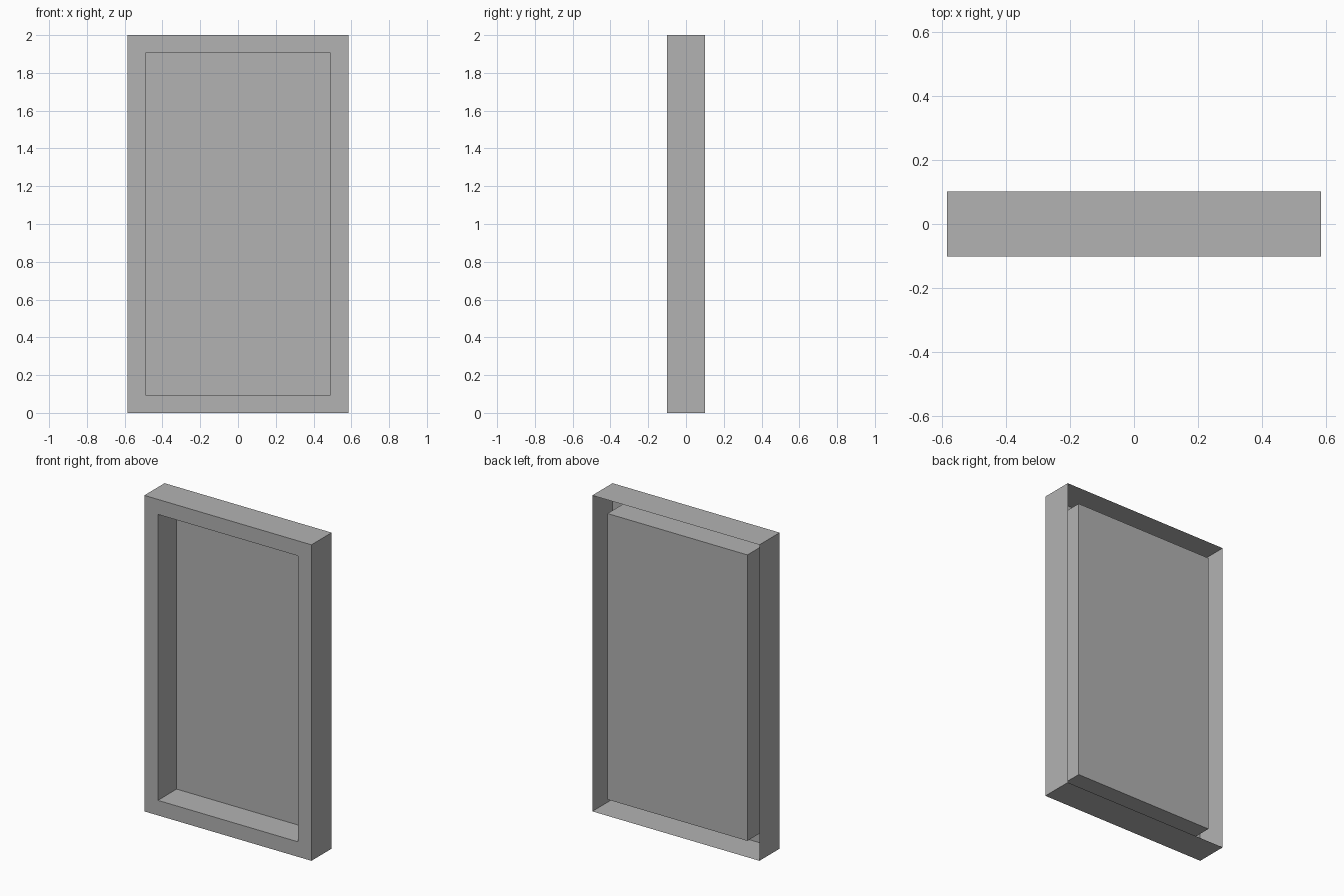
import bpy
import bmesh
from mathutils import Matrix, Vector

WIDTH, DEPTH, HEIGHT = 1.17, 0.202, 2.0
BORDER = 0.095
RECESS = 0.187

cube = bpy.data.objects.get("Cube")
if cube:
    bpy.data.objects.remove(cube, do_unlink=True)

# Plain grey finish
grey = bpy.data.materials.new("mid_grey")
grey.use_nodes = True
colour = (0.448, 0.448, 0.448, 1)
grey.diffuse_color = colour
grey.node_tree.nodes["Principled BSDF"].inputs["Base Color"].default_value = colour

# Outer block standing on the ground
bm = bmesh.new()
bmesh.ops.create_cube(bm, size=1, matrix=Matrix.Translation((0, 0, HEIGHT / 2))
                      @ Matrix.Diagonal((WIDTH, DEPTH, HEIGHT, 1)))
bm.normal_update()
front = min(bm.faces, key=lambda f: f.normal.y)
back = max(bm.faces, key=lambda f: f.normal.y)

# Hollow shell with an open back
bmesh.ops.delete(bm, geom=[back], context="FACES_ONLY")

# Front border, then the panel pushed back to form a deep tray
bmesh.ops.inset_region(bm, faces=[front], thickness=BORDER, use_even_offset=True)
tray = bmesh.ops.extrude_discrete_faces(bm, faces=[front])["faces"][0]
bmesh.ops.translate(bm, verts=tray.verts, vec=Vector((0, RECESS, 0)))

mesh = bpy.data.meshes.new("recessed_frame")
bm.to_mesh(mesh)
bm.free()
mesh.materials.append(grey)
frame = bpy.data.objects.new("recessed_frame", mesh)
bpy.context.collection.objects.link(frame)
